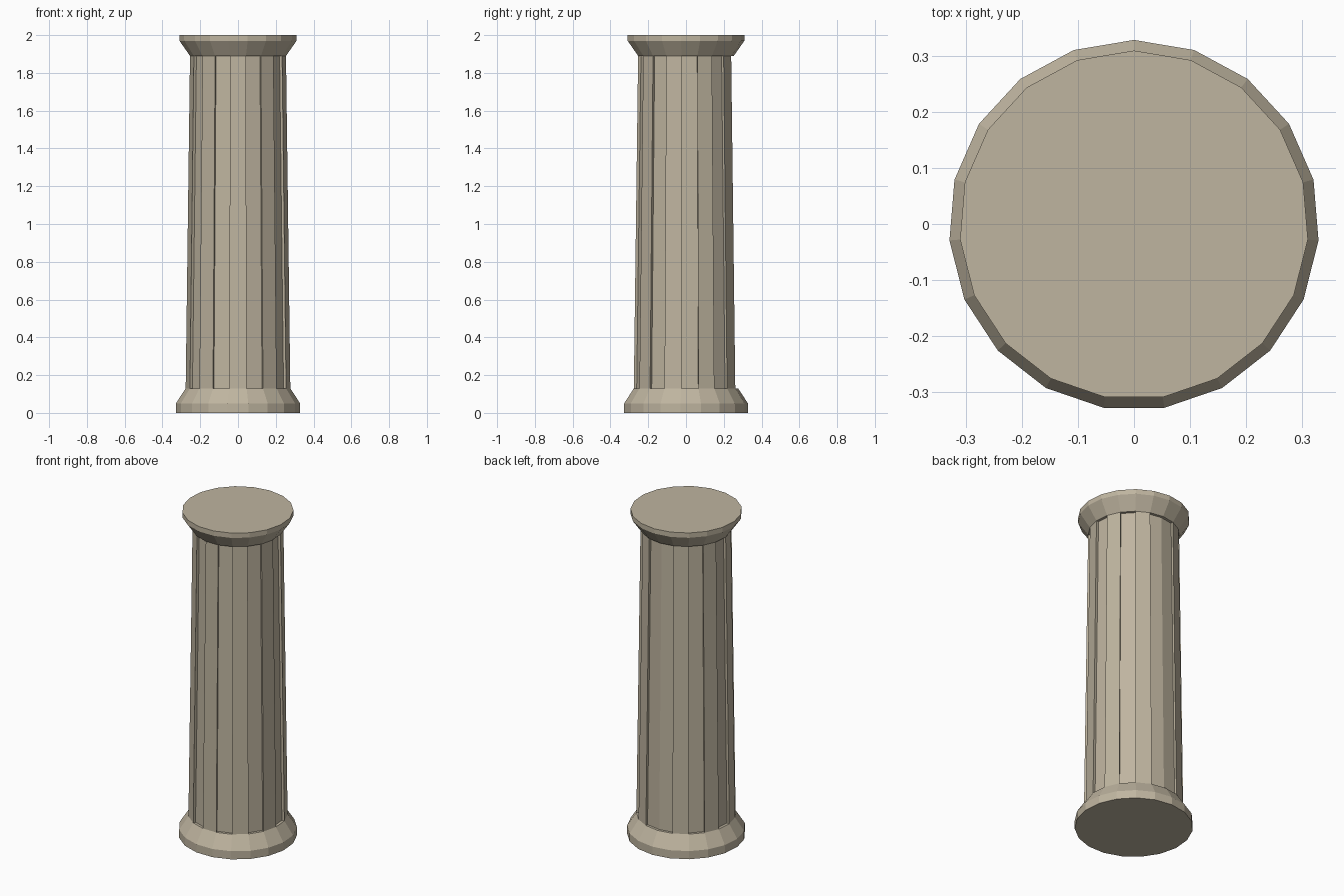
import bpy, bmesh
from math import sin, cos, tau
from mathutils import Vector

if "Cube" in bpy.data.objects:
    bpy.data.objects.remove(bpy.data.objects["Cube"], do_unlink=True)

SIDES = 19
FLUTE_DEPTH = 0.016
OFFSET_Y = -0.002   # odd side count: keeps the footprint centred

# (radius, height) from the foot to the top
PROFILE = [(0.33, 0), (0.33, 0.05), (0.278, 0.13),
           (0.255, 1.89), (0.311, 1.97), (0.311, 2)]
SHAFT = 2           # profile segment that carries the flutes

stone = bpy.data.materials.new("warm_grey_stone")
stone.use_nodes = True
colour = (0.52, 0.46, 0.35, 1)
stone.diffuse_color = colour
stone.node_tree.nodes["Principled BSDF"].inputs["Base Color"].default_value = colour


def ring(bm, radius, z):
    """Polygon ring with one corner at the back."""
    return [bm.verts.new((radius * sin(tau * i / SIDES),
                          radius * cos(tau * i / SIDES) + OFFSET_Y, z))
            for i in range(SIDES)]


def sink(bm, faces):
    """Push a group of neighbouring faces inwards with side walls."""
    normal = sum((f.normal for f in faces), Vector()).normalized()
    result = bmesh.ops.extrude_face_region(bm, geom=faces)
    verts = [g for g in result["geom"] if isinstance(g, bmesh.types.BMVert)]
    bmesh.ops.translate(bm, verts=verts, vec=-normal * FLUTE_DEPTH)
    bmesh.ops.delete(bm, geom=faces, context='FACES')


bm = bmesh.new()
rings = [ring(bm, r, z) for r, z in PROFILE]

# Foot, shaft and capital bands
bands = []
for low, high in zip(rings, rings[1:]):
    bands.append([bm.faces.new((low[i], high[i], high[(i + 1) % SIDES],
                                low[(i + 1) % SIDES])) for i in range(SIDES)])

# Flat ends
bm.faces.new(rings[0])
bm.faces.new(reversed(rings[-1]))
bmesh.ops.recalc_face_normals(bm, faces=bm.faces[:])
bm.normal_update()

# Flutes on every other side, with a double one at the back
shaft = bands[SHAFT]
flutes = [[shaft[0], shaft[-1]]] + [[shaft[i]] for i in range(2, SIDES - 1, 2)]
for group in flutes:
    sink(bm, group)
bmesh.ops.recalc_face_normals(bm, faces=bm.faces[:])

mesh = bpy.data.meshes.new("fluted_column")
bm.to_mesh(mesh)
bm.free()
mesh.materials.append(stone)
column = bpy.data.objects.new("fluted_column", mesh)
bpy.context.collection.objects.link(column)
